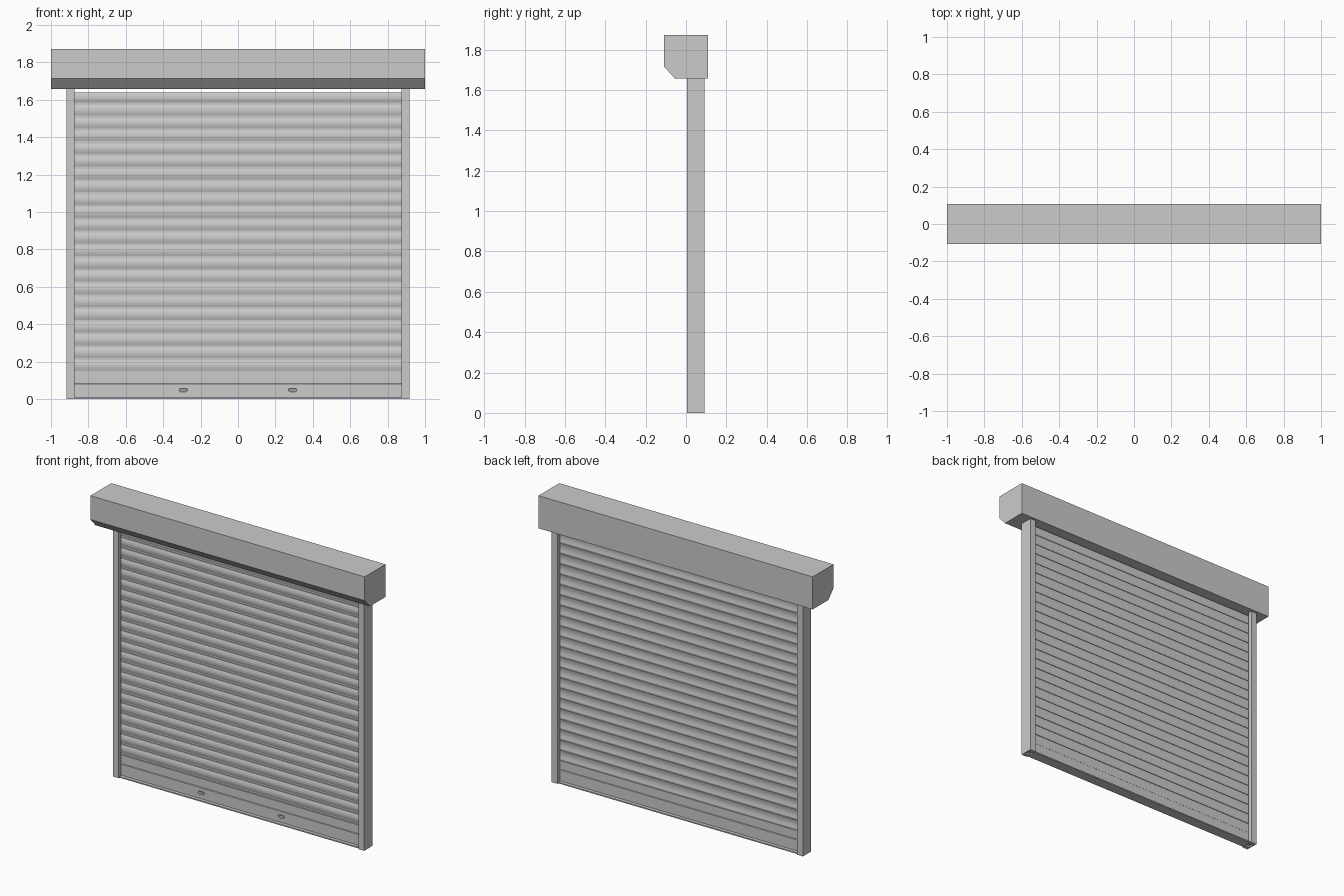
import bpy, bmesh, math

if "Cube" in bpy.data.objects:
    bpy.data.objects.remove(bpy.data.objects["Cube"])

def prism_x(name, profile, x0, x1, smooth=False):
    """Extrude a closed (y, z) outline along x."""
    bm = bmesh.new()
    face = bm.faces.new([bm.verts.new((x0, y, z)) for y, z in profile])
    ext = bmesh.ops.extrude_face_region(bm, geom=[face])
    moved = [g for g in ext["geom"] if isinstance(g, bmesh.types.BMVert)]
    bmesh.ops.translate(bm, verts=moved, vec=(x1 - x0, 0, 0))
    return finish(name, bm, smooth)

def prism(name, outline, direction):
    """Extrude a closed outline of 3D points along a direction."""
    bm = bmesh.new()
    face = bm.faces.new([bm.verts.new(p) for p in outline])
    ext = bmesh.ops.extrude_face_region(bm, geom=[face])
    moved = [g for g in ext["geom"] if isinstance(g, bmesh.types.BMVert)]
    bmesh.ops.translate(bm, verts=moved, vec=direction)
    return finish(name, bm)

def finish(name, bm, smooth=False):
    bmesh.ops.recalc_face_normals(bm, faces=bm.faces)
    me = bpy.data.meshes.new(name)
    bm.to_mesh(me)
    bm.free()
    ob = bpy.data.objects.new(name, me)
    bpy.context.collection.objects.link(ob)
    if smooth:
        bpy.ops.object.select_all(action='DESELECT')
        ob.select_set(True)
        bpy.context.view_layer.objects.active = ob
        bpy.ops.object.shade_smooth_by_angle(angle=math.radians(30))
    return ob

# Housing box with chamfered lower front edge
prism_x("roller_housing", [(-0.108, 1.715), (-0.055, 1.657), (0.108, 1.657),
                           (0.108, 1.872), (-0.108, 1.872)], -1.0, 1.0)

# U-shaped guide rails, open towards the curtain
XI, XO, YF, YB = 0.875, 0.916, 0.006, 0.091
for side, label in ((-1, "left"), (1, "right")):
    u = [(XI, YF), (XO, YF), (XO, YB), (XI, YB),
         (XI, 0.064), (XO - 0.006, 0.064), (XO - 0.006, 0.032), (XI, 0.032)]
    prism(label + "_guide_rail", [(side * x, y, 0) for x, y in u], (0, 0, 1.66))

# One curved slat with a recessed interlocking strip below, then stacked
PITCH, FIRST, COUNT = 0.0682, 0.140, 22
STEPS = 8
low, high = 0.011, PITCH
front, back = [], []
for i in range(STEPS + 1):
    t = i / STEPS
    z = low + (high - low) * t
    bulge = math.sin(math.pi * t)
    front.append((0.042 - 0.006 * bulge, z))
    back.append((0.057 - 0.004 * bulge, z))
profile = [(0.047, 0.0)] + [(0.047, low)] + front + back[::-1] + [(0.053, low), (0.053, 0.0)]
slat = prism_x("slat", profile, -0.905, 0.905, smooth=True)
slat.location.z = FIRST
stack = slat.modifiers.new("stack", 'ARRAY')
stack.count = COUNT
stack.use_relative_offset = False
stack.use_constant_offset = True
stack.constant_offset_displace = (0, 0, PITCH)

# Bottom bar with a small step half way up
bar = prism_x("bottom_bar", [(0.036, 0.008), (0.036, 0.08), (0.039, 0.083), (0.039, 0.14),
                             (0.058, 0.14), (0.058, 0.083), (0.061, 0.08), (0.061, 0.008)],
              -0.905, 0.905)

# Foot plate under the bottom bar
prism_x("foot_plate", [(0.014, 0.0), (0.014, 0.008), (0.083, 0.008), (0.083, 0.0)], -0.874, 0.874)

# Two rounded stops with a slot, on the front of the bottom bar
def obround(cx, cz, half, r, y):
    pts = []
    for s, a0 in ((1, -90), (-1, 90)):
        for k in range(7):
            a = math.radians(a0 + 30 * k)
            pts.append((cx + s * half + r * math.cos(a), y, cz + r * math.sin(a)))
    return pts

for x, label in ((-0.292, "left"), (0.292, "right")):
    stop = prism(label + "_stop", obround(x, 0.048, 0.014, 0.009, 0.032), (0, 0.006, 0))
    # Sink the centre of the stop
    bm = bmesh.new()
    bm.from_mesh(stop.data)
    face = min(bm.faces, key=lambda f: f.calc_center_median().y)
    bmesh.ops.inset_individual(bm, faces=[face], thickness=0.003)
    bmesh.ops.translate(bm, verts=face.verts, vec=(0, 0.003, 0))
    bm.to_mesh(stop.data)
    bm.free()
